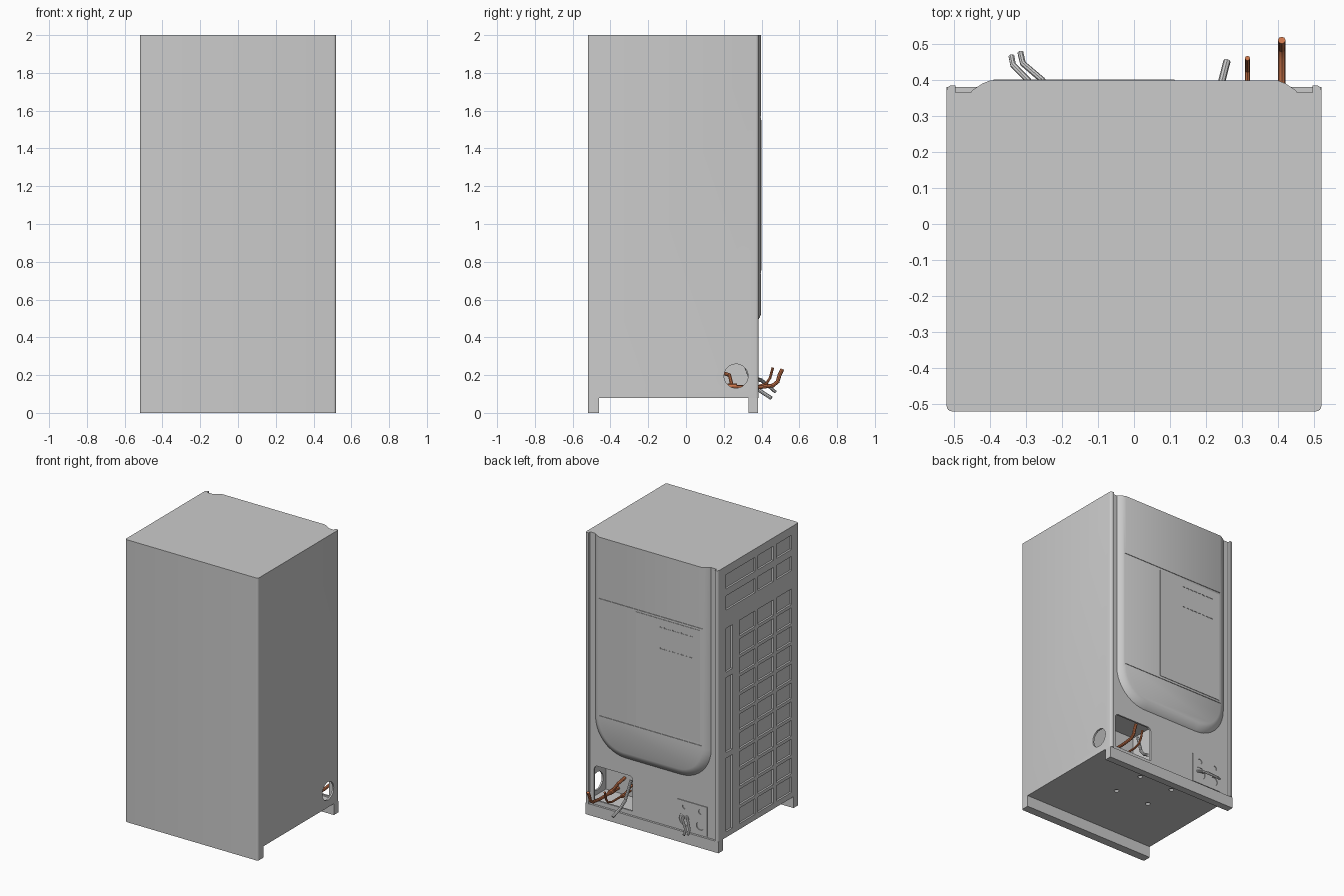
import bpy, bmesh, math

if "Cube" in bpy.data.objects:
    bpy.data.objects.remove(bpy.data.objects["Cube"])


def mesh_obj(name, bm):
    bmesh.ops.recalc_face_normals(bm, faces=bm.faces[:])
    me = bpy.data.meshes.new(name)
    bm.to_mesh(me)
    bm.free()
    ob = bpy.data.objects.new(name, me)
    bpy.context.collection.objects.link(ob)
    return ob


def activate(ob):
    bpy.ops.object.select_all(action='DESELECT')
    ob.select_set(True)
    bpy.context.view_layer.objects.active = ob


def smooth(ob):
    activate(ob)
    bpy.ops.object.shade_smooth_by_angle(angle=math.radians(30))


def boxes(name, specs):
    """One mesh of boxes, each (x0, x1, y0, y1, z0, z1)."""
    bm = bmesh.new()
    for x0, x1, y0, y1, z0, z1 in specs:
        vs = bmesh.ops.create_cube(bm, size=1)['verts']
        for v in vs:
            v.co = ((x0 + x1) / 2 + v.co.x * (x1 - x0),
                    (y0 + y1) / 2 + v.co.y * (y1 - y0),
                    (z0 + z1) / 2 + v.co.z * (z1 - z0))
    return mesh_obj(name, bm)


def loft(name, rings):
    """Closed solid through rings of equal point count."""
    bm = bmesh.new()
    rows = [[bm.verts.new(p) for p in r] for r in rings]
    n = len(rows[0])
    for a, b in zip(rows, rows[1:]):
        for i in range(n):
            j = (i + 1) % n
            bm.faces.new((a[i], a[j], b[j], b[i]))
    bm.faces.new(rows[0])
    bm.faces.new(rows[-1])
    return mesh_obj(name, bm)


def arc(cx, cy, r, a0, a1, n):
    return [(cx + r * math.cos(math.radians(a0 + (a1 - a0) * i / n)),
             cy + r * math.sin(math.radians(a0 + (a1 - a0) * i / n))) for i in range(n + 1)]


def prism_z(name, pts, z0, z1):
    return loft(name, [[(x, y, z) for x, y in pts] for z in (z0, z1)])


def disc(name, centre, r, depth, axis, n=20):
    c = arc(0, 0, r, 0, 360 - 360 / n, n - 1)
    rings = []
    for d in (-depth / 2, depth / 2):
        ring = []
        for u, v in c:
            p = {'x': (d, u, v), 'y': (u, d, v), 'z': (u, v, d)}[axis]
            ring.append(tuple(a + b for a, b in zip(centre, p)))
        rings.append(ring)
    return loft(name, rings)


def cut(ob, cutter):
    cutter.hide_render = True
    m = ob.modifiers.new('cut', 'BOOLEAN')
    m.operation, m.object, m.solver = 'DIFFERENCE', cutter, 'EXACT'
    activate(ob)
    bpy.ops.object.modifier_apply(modifier=m.name)
    bpy.data.objects.remove(cutter)


def pipe(name, pts, r, mat=None):
    cu = bpy.data.curves.new(name, 'CURVE')
    cu.dimensions = '3D'
    cu.bevel_depth, cu.bevel_resolution, cu.use_fill_caps = r, 2, True
    sp = cu.splines.new('POLY')
    sp.points.add(len(pts) - 1)
    for p, co in zip(sp.points, pts):
        p.co = (*co, 1)
    ob = bpy.data.objects.new(name, cu)
    bpy.context.collection.objects.link(ob)
    activate(ob)
    bpy.ops.object.convert(target='MESH')
    ob = bpy.context.object
    if mat:
        ob.data.materials.clear()
        ob.data.materials.append(mat)
    smooth(ob)


copper = bpy.data.materials.new('copper')
copper.diffuse_color = (0.6, 0.18, 0.07, 1)
copper.use_nodes = True
copper.node_tree.nodes["Principled BSDF"].inputs["Base Color"].default_value = copper.diffuse_color

# Cabinet: rounded corners, back panel set in between two edge flanges
R = 0.015
front = arc(-0.52 + R, -0.52 + R, R, 180, 270, 4) + arc(0.52 - R, -0.52 + R, R, 270, 360, 4)
back = (arc(0.52 - R, 0.385 - R, R, 0, 90, 4) + [(0.495, 0.385), (0.495, 0.365),
        (-0.495, 0.365), (-0.495, 0.385)] + arc(-0.52 + R, 0.385 - R, R, 90, 180, 4))
cabinet = prism_z('cabinet', front + back, 0.08, 2.0)

# Pipe compartment, its back opening and the round side hole
cut(cabinet, boxes('cavity', [(0.15, 0.508, 0.17, 0.353, 0.1, 0.37)]))
opening = (arc(0.439, 0.33, 0.025, 0, 90, 4) + arc(0.188, 0.33, 0.025, 90, 180, 4)
           + [(0.163, 0.11), (0.464, 0.11)])
cut(cabinet, loft('opening', [[(x, y, z) for x, z in opening] for y in (0.34, 0.4)]))
cut(cabinet, disc('side_hole', (0.51, 0.265, 0.195), 0.064, 0.06, 'x'))

# Air intake grille on the left side: recessed windows
wins = []
cols = [(0.143, -0.03), (-0.063, -0.235), (-0.27, -0.44)]
for z0, z1 in ((1.84, 1.94), (1.69, 1.79)):
    for y1, y0 in [(0.293, -0.03)] + cols[1:]:
        wins.append((y0, y1, z0, z1))
for i in range(11):
    z = 0.12 + i * 0.133
    wins += [(y0, y1, z, z + 0.11) for y1, y0 in cols]
for z0, z1 in ((0.12, 0.64), (0.68, 1.21), (1.25, 1.56)):
    wins.append((0.224, 0.293, z0, z1))
cut(cabinet, boxes('windows', [(-0.55, -0.507, *w) for w in wins]))

# Drain holes in the floor
for x in (-0.15, 0.115):
    for y in (-0.04, 0.2):
        cut(cabinet, disc('drain', (x, y, 0.08), 0.016, 0.03, 'z', 16))
smooth(cabinet)

# Base rails
smooth(prism_z('front_rail', front + [(0.52, -0.46), (-0.52, -0.46)], 0, 0.08))
boxes('back_rail', [(-0.52, 0.52, 0.33, 0.38, 0, 0.08)])


# Bulged back cover with a U-shaped lower end
def u_ring(w, bottom, r, y):
    pts = ([(w, 2.0)] + arc(w - r, bottom + r, r, 0, -90, 10)
           + arc(-w + r, bottom + r, r, -90, -180, 10) + [(-w, 2.0)])
    return [(x, y, z) for x, z in pts]


cover = loft('back_cover', [u_ring(0.455, 0.47, 0.24, 0.36), u_ring(0.45, 0.475, 0.235, 0.37),
                            u_ring(0.42, 0.505, 0.205, 0.39), u_ring(0.40, 0.525, 0.185, 0.398)])
cut(cover, boxes('seams', [(-0.48, 0.48, 0.394, 0.42, z, z + 0.004) for z in (0.735, 1.565)]))
smooth(cover)

# Raised service panel with two rows of slots
panel = boxes('service_panel', [(-0.39, 0.112, 0.396, 0.401, 0.755, 1.55)])
cut(panel, boxes('slots', [(-0.33 + i * 0.033, -0.308 + i * 0.033, 0.39, 0.41, z, z + 0.007)
                           for i in range(8) for z in (1.34, 1.49)]))

# Connection plate with knock-outs
plate = boxes('connection_plate', [(-0.425, -0.19, 0.36, 0.37, 0.09, 0.295)])
for x, z, r in ((-0.25, 0.165, 0.045), (-0.25, 0.255, 0.018), (-0.375, 0.25, 0.018),
                (-0.37, 0.15, 0.03)):
    cut(plate, disc('knockout', (x, 0.37, z), r, 0.01, 'y', 16))

# Copper refrigerant pipes and the valve bodies feeding them
pipe('large_copper_pipe', [(0.41, 0.17, 0.135), (0.41, 0.38, 0.135), (0.41, 0.46, 0.145),
                           (0.41, 0.485, 0.165), (0.41, 0.495, 0.2), (0.41, 0.51, 0.232)],
     0.0105, copper)
pipe('small_copper_pipe', [(0.315, 0.17, 0.14), (0.315, 0.38, 0.14), (0.315, 0.425, 0.155),
                           (0.315, 0.445, 0.185), (0.315, 0.46, 0.24)], 0.007, copper)
for x, r in ((0.41, 0.017), (0.315, 0.013)):
    pipe('valve_body', [(x, 0.22, 0.138), (x, 0.27, 0.138)], r, copper)
    pipe('valve_riser', [(x, 0.245, 0.138), (x - 0.04, 0.23, 0.2), (x - 0.05, 0.165, 0.22)],
         r * 0.6, copper)

# Grey drain hose and cables
pipe('drain_hose', [(0.22, 0.3, 0.29), (0.232, 0.35, 0.16), (0.242, 0.39, 0.118),
                    (0.258, 0.452, 0.078)], 0.01)
pipe('cable_inner', [(-0.23, 0.36, 0.18), (-0.255, 0.40, 0.17), (-0.308, 0.445, 0.135),
                     (-0.315, 0.475, 0.11)], 0.0085)
pipe('cable_outer', [(-0.26, 0.36, 0.185), (-0.295, 0.40, 0.175), (-0.335, 0.44, 0.14),
                     (-0.34, 0.465, 0.115)], 0.0085)
